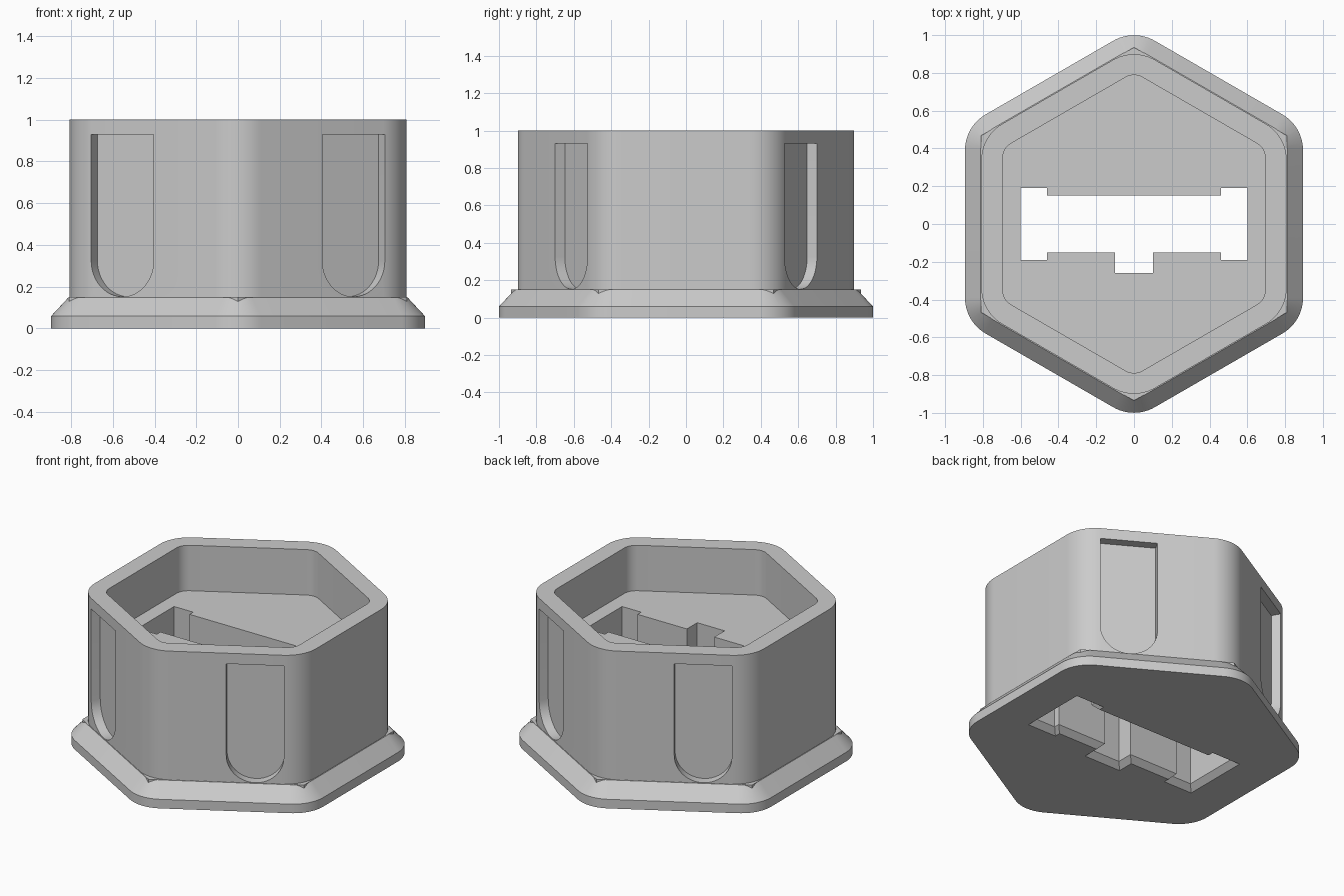
import bpy, bmesh, math
from mathutils import Vector, Matrix

if "Cube" in bpy.data.objects:
    bpy.data.objects.remove(bpy.data.objects["Cube"])

grey = bpy.data.materials.new("plain grey")
grey.use_nodes = True
COLOUR = (0.6, 0.6, 0.6, 1)
grey.diffuse_color = COLOUR
grey.node_tree.nodes["Principled BSDF"].inputs["Base Color"].default_value = COLOUR


def hexagon(apothem, radius=0.0, steps=12):
    """Hexagon outline with points on +y and -y and rounded corners."""
    centre = (apothem - radius) / math.cos(math.pi / 6)
    points = []
    for k in range(6):
        corner = math.radians(30 + 60 * k)
        c = Vector((math.cos(corner), math.sin(corner))) * centre
        if radius == 0:
            points.append(c)
            continue
        for i in range(steps + 1):
            a = corner + math.radians(-30 + 60 * i / steps)
            points.append(c + radius * Vector((math.cos(a), math.sin(a))))
    return points


def loft(name, sections, matrix=None):
    """Closed solid through (z, outline) sections with equal point counts."""
    bm = bmesh.new()
    rings = [[bm.verts.new((p[0], p[1], z)) for p in pts] for z, pts in sections]
    n = len(rings[0])
    for low, high in zip(rings, rings[1:]):
        for i in range(n):
            j = (i + 1) % n
            bm.faces.new((low[i], low[j], high[j], high[i]))
    bm.faces.new(rings[0][::-1])
    bm.faces.new(rings[-1])
    if matrix:
        bm.transform(matrix)
    bmesh.ops.recalc_face_normals(bm, faces=bm.faces)
    mesh = bpy.data.meshes.new(name)
    bm.to_mesh(mesh)
    bm.free()
    mesh.materials.append(grey)
    obj = bpy.data.objects.new(name, mesh)
    bpy.context.collection.objects.link(obj)
    return obj


def combine(target, other, operation):
    """Apply a boolean and remove the helper."""
    mod = target.modifiers.new(operation, "BOOLEAN")
    mod.operation = operation
    mod.solver = "EXACT"
    mod.object = other
    bpy.context.view_layer.objects.active = target
    bpy.ops.object.modifier_apply(modifier=mod.name)
    bpy.data.objects.remove(other)


def slot_outline(c):
    """Floor opening, grown outwards by c."""
    end, step, key = 0.6 + c, 0.46 - c, 0.1 + c
    wide, narrow, deep = 0.19 + c, 0.152 + c, 0.26 + c
    right = [(key, -deep), (key, -narrow), (step, -narrow), (step, -wide), (end, -wide),
             (end, wide), (step, wide), (step, narrow)]
    return right + [(-x, y) for x, y in reversed(right)]


# Chamfered flange, sharp collar and rounded wall
housing = loft("hex_housing", [(0, hexagon(0.895, 0.22)), (0.06, hexagon(0.895, 0.22)),
                               (0.149, hexagon(0.812, 0.137))])
combine(housing, loft("collar", [(0.03, hexagon(0.81)), (0.15, hexagon(0.81))]), "UNION")
combine(housing, loft("wall", [(0.04, hexagon(0.808, 0.22)), (1, hexagon(0.808, 0.22))]), "UNION")

# Top recess and keyed opening through the floor
combine(housing, loft("recess", [(0.7, hexagon(0.695, 0.09)), (1.1, hexagon(0.695, 0.09))]),
        "DIFFERENCE")
combine(housing, loft("opening", [(-0.05, slot_outline(0.085)), (0.035, slot_outline(0)),
                                  (0.9, slot_outline(0))]), "DIFFERENCE")

# Round-bottomed grooves on the four slanted faces, offset towards the sides
R = 0.173
arc = [(R * math.cos(a), 0.152 + R + R * math.sin(a))
       for a in (math.pi * (1 + i / 24) for i in range(25))]
groove = arc + [(R, 0.93), (-R, 0.93)]
for degrees in (60, 120, 240, 300):
    a = math.radians(degrees)
    normal = Vector((math.cos(a), math.sin(a), 0))
    along = Vector((-normal.y, normal.x, 0))
    if along.x * normal.x < 0:
        along = -along
    up = Vector((0, 0, 1))
    frame = Matrix((along, up, normal)).transposed().to_4x4()
    frame.translation = along * R
    combine(housing, loft("groove", [(0.748, groove), (0.95, groove)], frame), "DIFFERENCE")

# Smooth rounded corners, crisp edges elsewhere
bpy.ops.object.select_all(action="DESELECT")
housing.select_set(True)
bpy.context.view_layer.objects.active = housing
bpy.ops.object.shade_smooth_by_angle(angle=math.radians(25))
